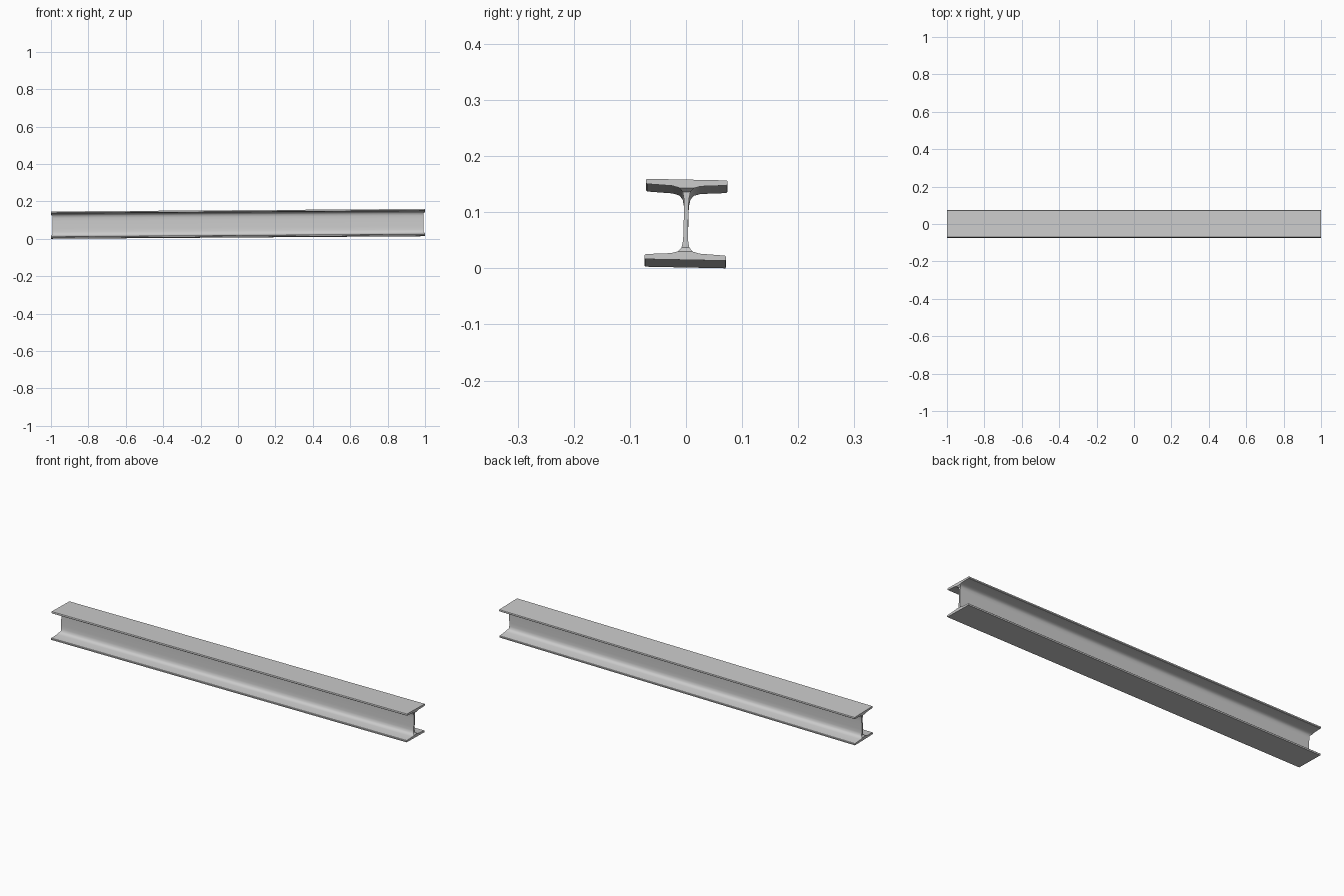
import bpy, bmesh

if "Cube" in bpy.data.objects:
    bpy.data.objects.remove(bpy.data.objects["Cube"])

H = 0.143  # section height

# Half of the lower half of the I-section: (half width, height)
lower = [(0.0715, 0.0), (0.0725, 0.002), (0.0725, 0.007), (0.0705, 0.009),
         (0.025, 0.0115), (0.013, 0.015), (0.007, 0.022), (0.0045, 0.034), (0.004, 0.050)]
half = lower + [(w, H - h) for w, h in reversed(lower)]


def place(x, y, z):
    """Slight slope along the length and slight roll about the axis."""
    # the ends of the web are cut back a little
    if 0.016 < z < H - 0.016:
        x *= 0.992
    return (x, y + 0.02 * (z - H / 2), z - 0.02 * y + 0.0015 + 0.0068 * (x + 1))


bm = bmesh.new()
stations = [-1 + 0.25 * i for i in range(9)]
rings = []
for x in stations:
    end = abs(x) > 0.99
    pts = [(w, h) for w, h in half] + [(-w, h) for w, h in reversed(half)]
    rings.append([bm.verts.new(place(x, y, z)) if end else
                  bm.verts.new((x, y + 0.02 * (z - H / 2),
                                z - 0.02 * y + 0.0015 + 0.0068 * (x + 1)))
                  for y, z in pts])

# Long sides
n = len(rings[0])
for a, b in zip(rings, rings[1:]):
    for i in range(n):
        j = (i + 1) % n
        bm.faces.new((a[i], a[j], b[j], b[i]))

# End caps, bridged across the section
for r in (rings[0], rings[-1]):
    for i in range(n // 2 - 1):
        bm.faces.new((r[i], r[i + 1], r[n - 2 - i], r[n - 1 - i]))

bmesh.ops.recalc_face_normals(bm, faces=bm.faces)
mesh = bpy.data.meshes.new("steel_beam")
bm.to_mesh(mesh)
bm.free()
beam = bpy.data.objects.new("steel_beam", mesh)
bpy.context.collection.objects.link(beam)

bpy.context.view_layer.objects.active = beam
beam.select_set(True)
bpy.ops.object.shade_smooth_by_angle(angle=0.7)
